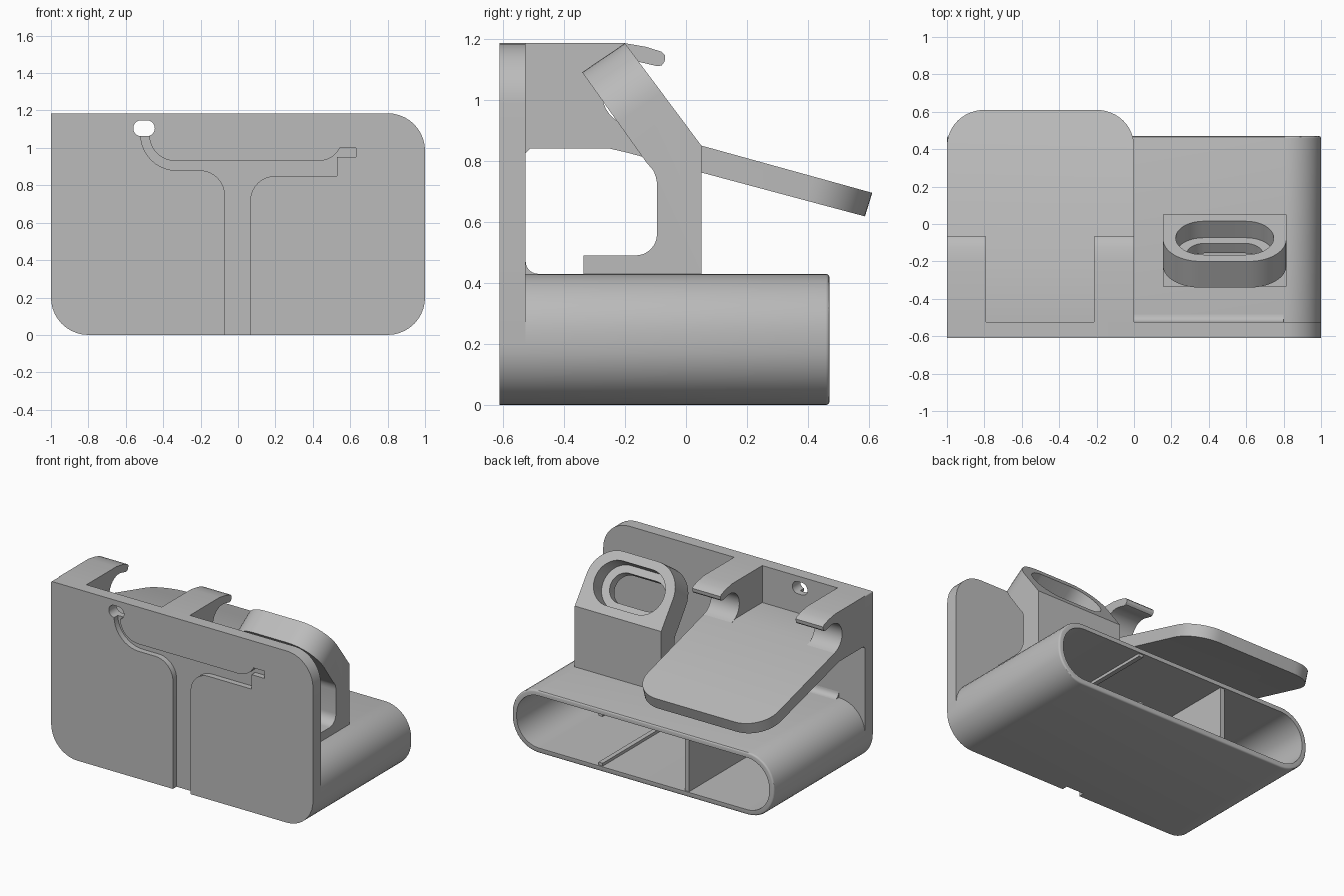
import bpy, bmesh, math
from mathutils import Vector

if "Cube" in bpy.data.objects:
    bpy.data.objects.remove(bpy.data.objects["Cube"])

grey = bpy.data.materials.new("grey_plastic")
grey.diffuse_color = (0.5, 0.5, 0.5, 1)
grey.use_nodes = True
grey.node_tree.nodes["Principled BSDF"].inputs["Base Color"].default_value = grey.diffuse_color


def arc(cx, cy, r, a0, a1, n=10):
    return [(cx + r * math.cos(math.radians(a0 + (a1 - a0) * i / n)),
             cy + r * math.sin(math.radians(a0 + (a1 - a0) * i / n))) for i in range(n + 1)]


def rounded(x0, x1, y0, y1, r, tl=None):
    """Rounded rectangle; tl overrides the top left radius."""
    t = r if tl is None else tl
    return (arc(x0 + r, y0 + r, r, 180, 270) + arc(x1 - r, y0 + r, r, 270, 360)
            + arc(x1 - r, y1 - r, r, 0, 90) + arc(x0 + t, y1 - t, t, 90, 180))


def prism(name, pts, place, a, b, pick=None, radius=0, segs=10):
    """Extrude a 2D outline from a to b; bevel the edges accepted by pick."""
    bm = bmesh.new()
    lo = [bm.verts.new(place(u, v, a)) for u, v in pts]
    hi = [bm.verts.new(place(u, v, b)) for u, v in pts]
    n = len(pts)
    bm.faces.new(lo)
    bm.faces.new(hi[::-1])
    for i in range(n):
        j = (i + 1) % n
        bm.faces.new((lo[j], lo[i], hi[i], hi[j]))
    bmesh.ops.recalc_face_normals(bm, faces=bm.faces)
    if pick:
        edges = [e for e in bm.edges if pick(e.verts[0].co, e.verts[1].co)]
        bmesh.ops.bevel(bm, geom=edges, offset=radius, segments=segs, profile=0.5, affect='EDGES')
    me = bpy.data.meshes.new(name)
    bm.to_mesh(me)
    bm.free()
    me.materials.append(grey)
    ob = bpy.data.objects.new(name, me)
    bpy.context.collection.objects.link(ob)
    return ob


def cut(ob, cutter):
    mod = ob.modifiers.new("cut", 'BOOLEAN')
    mod.operation, mod.solver, mod.object = 'DIFFERENCE', 'EXACT', cutter
    bpy.context.view_layer.objects.active = ob
    bpy.ops.object.modifier_apply(modifier=mod.name)
    bpy.data.objects.remove(cutter)


along_y = lambda u, v, d: Vector((u, d, v))   # outline in x, z
along_x = lambda u, v, d: Vector((d, u, v))   # outline in y, z

# Front plate with a square top left corner
plate = prism("front_plate", rounded(-1, 1, 0, 1.185, 0.2, tl=0.008), along_y, -0.61, -0.525)

# Branching cable groove in the plate front
groove = ([(-0.07, -0.05)] + arc(-0.205, 0.745, 0.135, 0, 90) + arc(-0.33, 1.07, 0.19, 270, 180)
          + arc(-0.335, 1.07, 0.14, 180, 270) + arc(0.43, 1.06, 0.13, 270, 335)
          + [(0.55, 1.0), (0.63, 1.0), (0.63, 0.95), (0.53, 0.95), (0.53, 0.85)]
          + arc(0.2, 0.715, 0.135, 90, 180) + [(0.065, -0.05)])
cut(plate, prism("groove_cutter", groove, along_y, -0.7, -0.57))
# Cable hole through the plate
cut(plate, prism("hole_cutter", rounded(-0.56, -0.445, 1.063, 1.147, 0.041), along_y, -0.7, -0.4))

# Hollow storage tube, open at the back
back = lambda p, q: p.y > 0.46 and q.y > 0.46
tube = prism("storage_tube", rounded(-1, 1, 0, 0.43, 0.2), along_y, -0.525, 0.47, back, 0.012, 3)
cut(tube, prism("tube_cutter", rounded(-0.965, 0.965, 0.035, 0.395, 0.17), along_y, -0.6, 0.6))

# Tube divider and the two low rails
for name, x, z0, z1 in (("tube_divider", -0.33, 0.035, 0.395),
                        ("floor_rail", 0.33, 0.035, 0.055), ("ceiling_rail", 0.33, 0.375, 0.395)):
    prism(name, [(x - 0.016, z0), (x + 0.016, z0), (x + 0.016, z1), (x - 0.016, z1)],
          along_y, -0.525, 0.46)

# Fillet where the plate meets the tube
prism("plate_fillet", [(-0.525, 0.43)] + arc(-0.485, 0.47, 0.04, 270, 180, 6),
      along_x, -0.8, 0.8)

# Sloping shelf with rounded far corners
far = lambda p, q: min(p.y, q.y) > 0.5 and abs(p.x - q.x) < 0.01
prism("sloping_shelf", [(-0.525, 0.93), (-0.24, 0.93), (0.61, 0.695), (0.586, 0.618),
                        (-0.19, 0.826), (-0.25, 0.84), (-0.51, 0.84), (-0.525, 0.825)],
      along_x, -1, 0, far, 0.2, 12)

# Two hooked arms with a scooped slot
arm = ([(-0.525, 0.93), (-0.525, 1.185), (-0.2, 1.185), (-0.13, 1.173), (-0.08, 1.157),
        (-0.068, 1.145), (-0.07, 1.125), (-0.08, 1.112), (-0.095, 1.11)]
       + arc(-0.17, 1.02, 0.105, 80, 258, 14) + [(-0.2, 0.919), (-0.24, 0.93)])
for name, x0, x1 in (("left_hook_arm", -1, -0.79), ("right_hook_arm", -0.215, 0)):
    prism(name, arm, along_x, x0, x1)

# Charger stand: foot, column and tilted head with rounded top corners
stand = ([(-0.335, 0.43), (0.05, 0.43), (0.05, 0.85), (-0.2, 1.185), (-0.34, 1.09), (-0.13, 0.795)]
         + arc(-0.195, 0.72, 0.1, 30, 0, 4) + arc(-0.165, 0.56, 0.07, 0, -90, 8) + [(-0.335, 0.49)])
top = lambda p, q: min(p.z, q.z) > 1.05 and abs(p.x - q.x) < 0.01
charger = prism("charger_stand", stand, along_x, 0.155, 0.815, top, 0.2, 12)

# Stepped oval opening through the tilted head
down = Vector((0, 0.598, -0.801))
out = Vector((0, 0.801, 0.598))
centre = Vector((0.485, -0.075, 1.017))
on_face = lambda u, v, d: centre + Vector((u, 0, 0)) + down * v + out * d
cut(charger, prism("recess_cutter", rounded(-0.262, 0.262, -0.15, 0.15, 0.149), on_face, -0.11, 0.1))
cut(charger, prism("slot_cutter", rounded(-0.205, 0.205, -0.1, 0.1, 0.099), on_face, -0.3, 0.1))

# Smooth curves, sharp edges
for ob in bpy.data.objects:
    ob.select_set(True)
    bpy.context.view_layer.objects.active = ob
bpy.ops.object.shade_smooth_by_angle(angle=math.radians(30))
